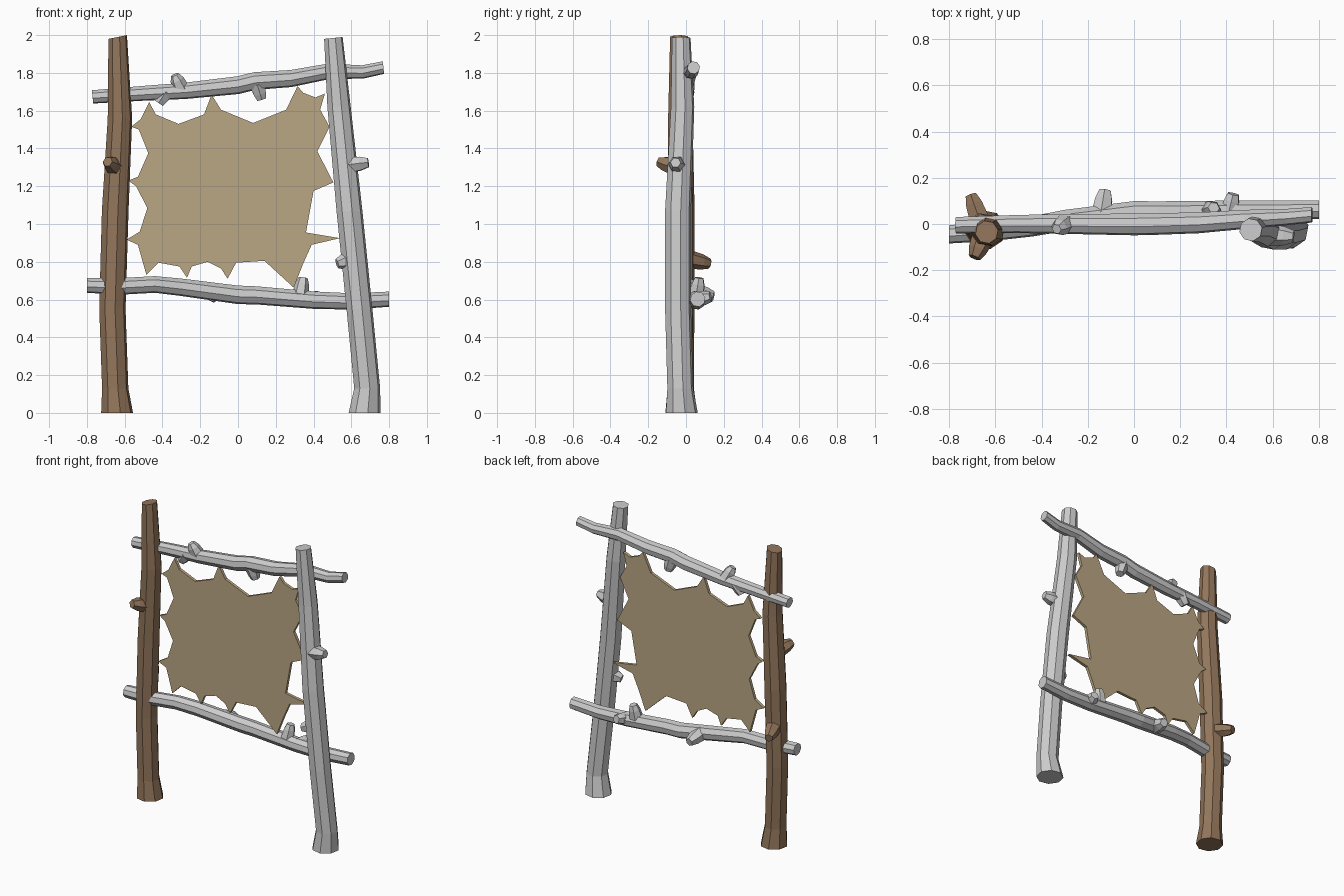
import bpy, bmesh, math
from mathutils import Vector


def material(name, color):
    m = bpy.data.materials.new(name)
    m.diffuse_color = (*color, 1)
    return m


wood = material("brown_wood", (0.29, 0.18, 0.105))
leather = material("tan_hide", (0.50, 0.39, 0.23))


def finish(name, bm, mat):
    bmesh.ops.recalc_face_normals(bm, faces=bm.faces)
    mesh = bpy.data.meshes.new(name)
    bm.to_mesh(mesh)
    bm.free()
    ob = bpy.data.objects.new(name, mesh)
    bpy.context.collection.objects.link(ob)
    if mat:
        mesh.materials.append(mat)
    return ob


def log(name, rings, axis, sides=8, mat=None, turn=0.2, slant=0.0):
    """Loft faceted rings (x, y, z, radius), all square to one axis."""
    n = Vector(axis).normalized()
    u = n.orthogonal().normalized()
    v = n.cross(u)
    bm = bmesh.new()
    loops = []
    for x, y, z, r in rings:
        loop = []
        for i in range(sides):
            a = turn + math.tau * i / sides
            loop.append(bm.verts.new(Vector((x, y, z)) + r * (math.cos(a) * u + math.sin(a) * v)))
        loops.append(loop)
    for a, b in zip(loops, loops[1:]):
        for i in range(sides):
            j = (i + 1) % sides
            bm.faces.new((a[i], a[j], b[j], b[i]))
    bm.faces.new(loops[0])
    bm.faces.new(loops[-1])
    # slanted saw cut at the far end
    for vert in loops[-1]:
        vert.co.z += slant * (vert.co.x - rings[-1][0])
    return finish(name, bm, mat)


def stub(name, start, end, r0=0.05, r1=0.027, mat=None):
    """Short tapered broken branch."""
    a, b = Vector(start), Vector(end)
    log(name, [(*a, r0), (*a.lerp(b, 0.65), r0 * 0.82), (*b, r1)], b - a, 6, mat)


# Upright posts
log("left_post", [(-0.64, -0.025, 0, 0.086), (-0.65, -0.028, 0.13, 0.071),
                  (-0.665, -0.025, 0.55, 0.071), (-0.65, -0.025, 1.07, 0.072),
                  (-0.625, -0.03, 1.56, 0.066), (-0.637, -0.035, 1.99, 0.05)],
    (0, 0, 1), mat=wood, slant=0.2)
log("right_post", [(0.67, -0.022, 0, 0.086), (0.684, -0.03, 0.13, 0.07),
                   (0.643, -0.042, 0.55, 0.07), (0.59, -0.042, 1.07, 0.07),
                   (0.535, -0.018, 1.62, 0.063), (0.505, -0.025, 1.985, 0.05)],
    (0, 0, 1), slant=0.1)

# Cross rails
log("top_rail", [(-0.77, -0.005, 1.673, 0.036), (-0.5, 0.0, 1.692, 0.04),
                 (-0.28, 0.0, 1.705, 0.044), (0.0, -0.002, 1.735, 0.048),
                 (0.09, 0.0, 1.757, 0.048), (0.28, 0.005, 1.77, 0.046),
                 (0.48, 0.02, 1.808, 0.042), (0.66, 0.03, 1.805, 0.036),
                 (0.77, 0.04, 1.828, 0.034)], (1, 0, 0.1))
log("bottom_rail", [(-0.8, -0.045, 0.675, 0.04), (-0.62, -0.03, 0.67, 0.045),
                    (-0.44, -0.01, 0.68, 0.045), (-0.3, 0.015, 0.665, 0.047),
                    (0.0, 0.05, 0.625, 0.05), (0.1, 0.05, 0.622, 0.049),
                    (0.4, 0.055, 0.597, 0.047), (0.6, 0.058, 0.59, 0.044),
                    (0.8, 0.062, 0.602, 0.041)], (1, 0, 0))

# Broken branch stubs
stub("left_post_front_stub", (-0.65, -0.05, 1.3), (-0.69, -0.145, 1.33), mat=wood)
stub("left_post_back_stub", (-0.665, 0.01, 0.815), (-0.705, 0.125, 0.79), mat=wood)
stub("right_post_outer_stub", (0.57, -0.045, 1.31), (0.69, -0.055, 1.325))
stub("right_post_inner_stub", (0.62, -0.04, 0.82), (0.525, -0.065, 0.79))
stub("top_rail_upper_stub", (-0.30, 0.0, 1.715), (-0.335, -0.022, 1.79), 0.045, 0.022)
stub("top_rail_left_stub", (-0.38, 0.0, 1.70), (-0.42, 0.0, 1.64), 0.045, 0.03)
stub("top_rail_lower_stub", (0.1, 0.0, 1.74), (0.125, 0.01, 1.66), 0.045, 0.028)
stub("bottom_rail_upper_stub", (0.33, 0.055, 0.62), (0.345, 0.07, 0.715), 0.045, 0.025)
stub("bottom_rail_back_stub", (-0.14, 0.04, 0.64), (-0.125, 0.145, 0.615), 0.05, 0.028)
stub("bottom_rail_right_stub", (0.41, 0.05, 0.6), (0.43, 0.13, 0.615), 0.045, 0.028)

# Stretched hide with pulled points, outline in x, z
outline = [
    (-0.47, 1.645), (-0.435, 1.58), (-0.315, 1.53), (-0.18, 1.58), (-0.14, 1.685),
    (-0.09, 1.605), (0.08, 1.535), (0.255, 1.605), (0.315, 1.73), (0.345, 1.695),
    (0.41, 1.67), (0.46, 1.69), (0.435, 1.605), (0.485, 1.515), (0.42, 1.385),
    (0.505, 1.22), (0.40, 1.175), (0.36, 0.955), (0.54, 0.925), (0.39, 0.89),
    (0.345, 0.79), (0.295, 0.663), (0.14, 0.805), (-0.01, 0.795), (-0.055, 0.71),
    (-0.09, 0.765), (-0.16, 0.80), (-0.245, 0.775), (-0.27, 0.715), (-0.31, 0.775),
    (-0.42, 0.795), (-0.485, 0.73), (-0.53, 0.89), (-0.59, 0.917), (-0.52, 0.96),
    (-0.48, 1.085), (-0.54, 1.20), (-0.58, 1.23), (-0.53, 1.25), (-0.475, 1.375),
    (-0.525, 1.50), (-0.565, 1.515), (-0.515, 1.555)]
bm = bmesh.new()
face = bm.faces.new([bm.verts.new((x, -0.008, z)) for x, z in outline])
ext = bmesh.ops.extrude_face_region(bm, geom=[face])
moved = [g for g in ext["geom"] if isinstance(g, bmesh.types.BMVert)]
bmesh.ops.translate(bm, verts=moved, vec=(0, 0.02, 0))
if not face.is_valid or len(bm.faces) < len(outline) + 2:
    raise RuntimeError("hide is not closed")
finish("stretched_hide", bm, leather)
